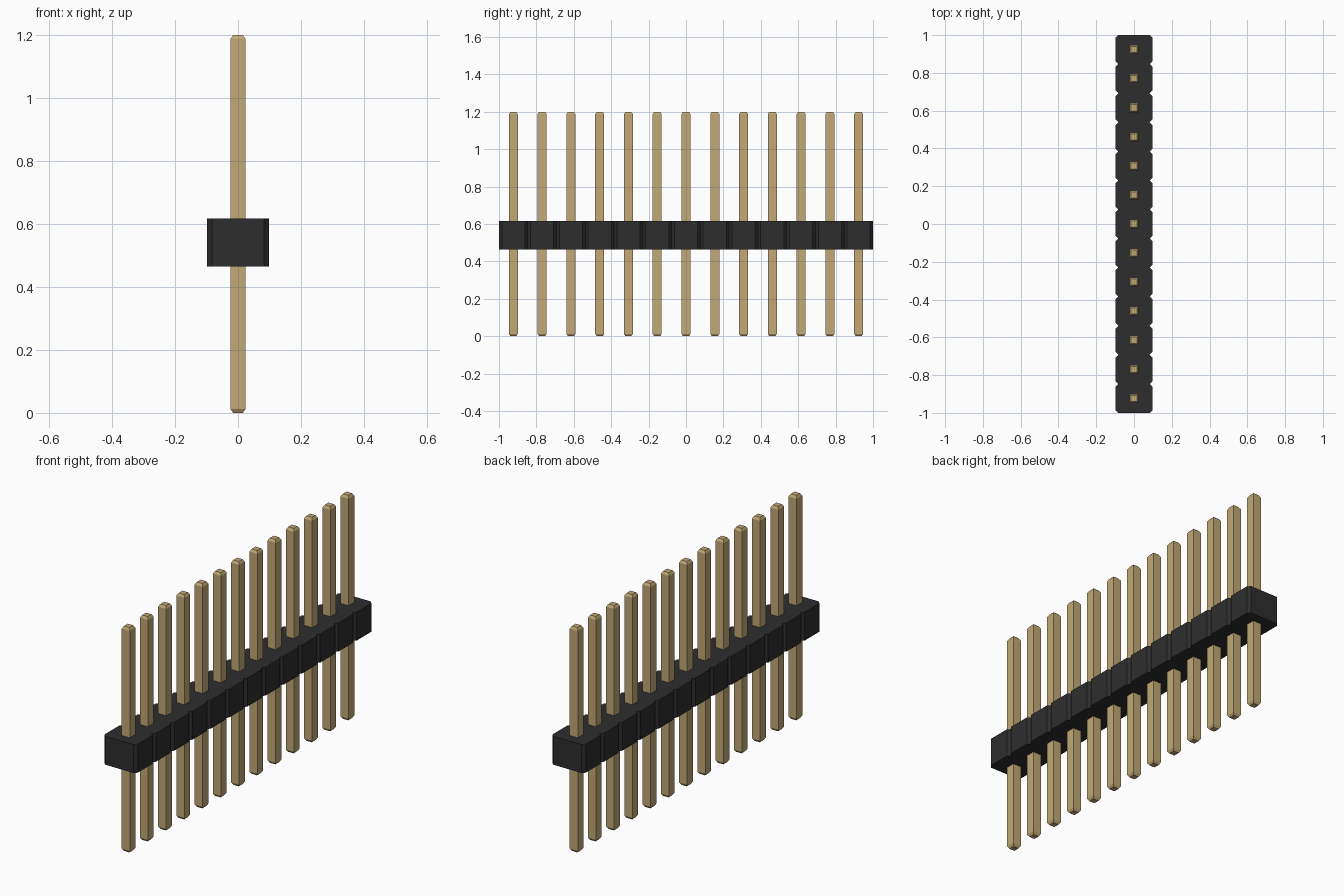
import bpy, bmesh

cube = bpy.data.objects.get("Cube")
if cube:
    bpy.data.objects.remove(cube, do_unlink=True)

PINS = 13
PITCH = 2.0 / PINS
HALF_W, CHAMFER = 0.098, 0.015      # housing half width and corner cut
Z_LOW, Z_HIGH = 0.465, 0.617        # housing bottom and top
PIN_HALF, TIP_HALF = 0.024, 0.016   # pin shaft and tip half widths
PIN_TOP, TAPER = 1.2, 0.013


def make_material(name, rgb):
    mat = bpy.data.materials.new(name)
    mat.use_nodes = True
    mat.diffuse_color = (*rgb, 1)
    mat.node_tree.nodes["Principled BSDF"].inputs["Base Color"].default_value = (*rgb, 1)
    return mat


def make_mesh(name, bm, mat):
    bmesh.ops.recalc_face_normals(bm, faces=bm.faces)
    mesh = bpy.data.meshes.new(name)
    bm.to_mesh(mesh)
    bm.free()
    mesh.materials.append(mat)
    return mesh


def add_object(name, mesh, location=(0, 0, 0)):
    obj = bpy.data.objects.new(name, mesh)
    obj.location = location
    bpy.context.collection.objects.link(obj)
    return obj


def loft(rings):
    """Join matching rings of points into a closed solid."""
    bm = bmesh.new()
    loops = [[bm.verts.new(p) for p in ring] for ring in rings]
    n = len(loops[0])
    for low, high in zip(loops, loops[1:]):
        for i in range(n):
            j = (i + 1) % n
            bm.faces.new((low[i], low[j], high[j], high[i]))
    bm.faces.new(loops[0][::-1])
    bm.faces.new(loops[-1])
    return bm


black = make_material("black plastic", (0.027, 0.027, 0.027))
gold = make_material("gold metal", (0.54, 0.395, 0.18))

# Housing: notched outline, one chamfered segment per pin
side = []
for i in range(PINS):
    y0, y1 = -1 + i * PITCH, -1 + (i + 1) * PITCH
    if i == 0:
        side.append((HALF_W - CHAMFER, y0))
    side += [(HALF_W, y0 + CHAMFER), (HALF_W, y1 - CHAMFER), (HALF_W - CHAMFER, y1)]
outline = side + [(-x, y) for x, y in reversed(side)]
housing = loft([[(x, y, z) for x, y in outline] for z in (Z_LOW, Z_HIGH)])
add_object("housing", make_mesh("housing", housing, black))

# Pins: square shafts with tapered tips, sharing one mesh
sections = [(0, TIP_HALF), (TAPER, PIN_HALF),
            (PIN_TOP - TAPER, PIN_HALF), (PIN_TOP, TIP_HALF)]
corners = [(-1, -1), (1, -1), (1, 1), (-1, 1)]
pin_mesh = make_mesh("pin", loft([[(x * h, y * h, z) for x, y in corners]
                                  for z, h in sections]), gold)
for i in range(PINS):
    add_object(f"pin_{i + 1:02d}", pin_mesh, (0, -1 + (i + 0.5) * PITCH, 0))
